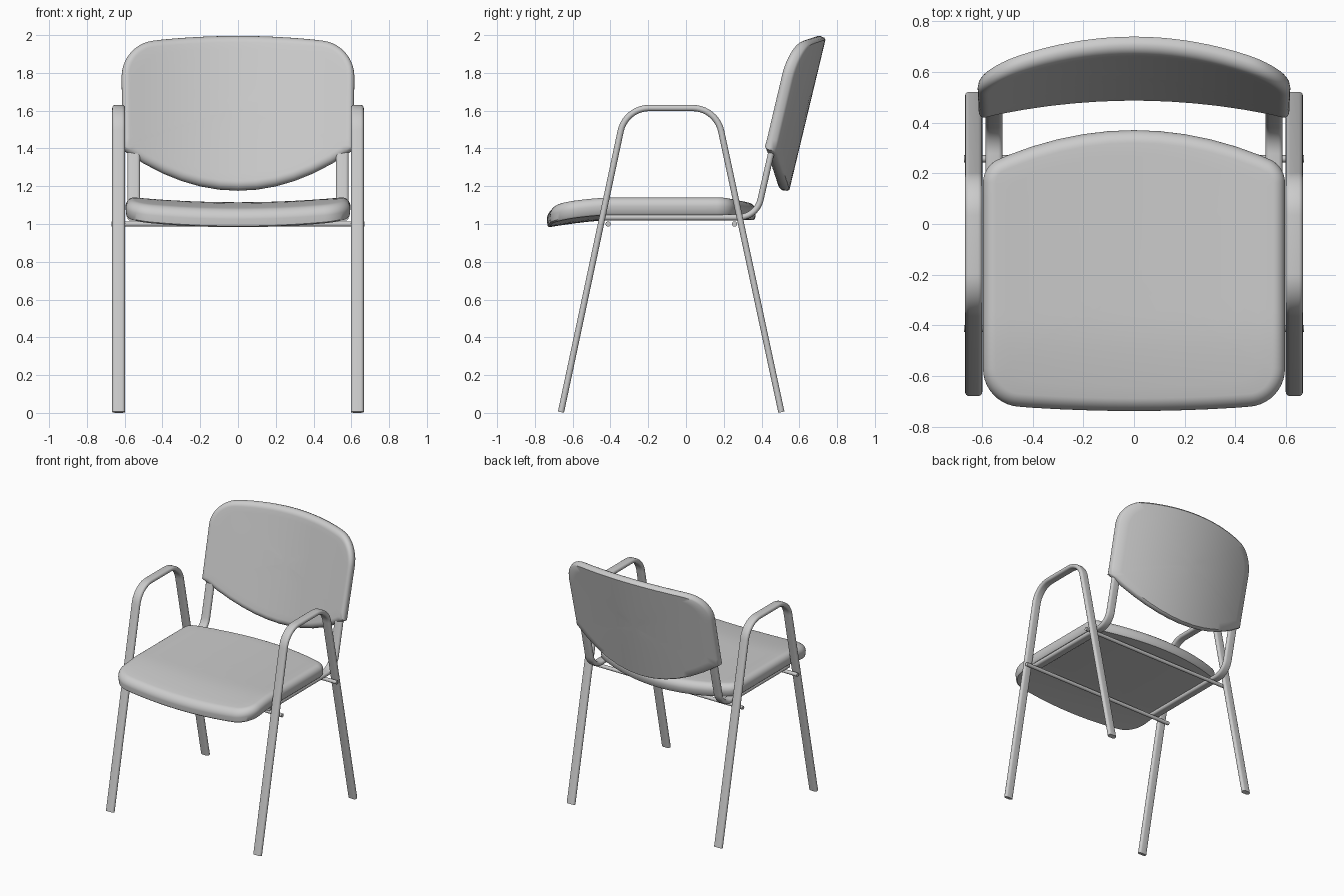
import bpy, bmesh, math
from mathutils import Vector

cube = bpy.data.objects.get("Cube")
if cube:
    bpy.data.objects.remove(cube, do_unlink=True)

grey = bpy.data.materials.new("plain_grey")
grey.use_nodes = True
grey.diffuse_color = (0.6, 0.6, 0.6, 1)
grey.node_tree.nodes["Principled BSDF"].inputs["Base Color"].default_value = (0.6, 0.6, 0.6, 1)


def finish(name, bm, angle=35):
    bmesh.ops.recalc_face_normals(bm, faces=bm.faces[:])
    mesh = bpy.data.meshes.new(name)
    bm.to_mesh(mesh)
    bm.free()
    mesh.materials.append(grey)
    mesh.shade_smooth()
    mesh.set_sharp_from_angle(angle=math.radians(angle))
    obj = bpy.data.objects.new(name, mesh)
    bpy.context.collection.objects.link(obj)
    return obj


def bridge(bm, a, b):
    n = len(a)
    for i in range(n):
        j = (i + 1) % n
        bm.faces.new((a[i], a[j], b[j], b[i]))


def fillet(corners, closed, steps=10):
    """Turn (u, v, radius) corners into a path with rounded bends."""
    path, n = [], len(corners)
    for i, (u, v, r) in enumerate(corners):
        p = Vector((u, v))
        if r == 0 or (not closed and i in (0, n - 1)):
            path.append(p)
            continue
        a = (Vector(corners[i - 1][:2]) - p).normalized()
        b = (Vector(corners[(i + 1) % n][:2]) - p).normalized()
        half = a.angle(b) / 2
        centre = p + (a + b).normalized() * r / math.sin(half)
        start = p + a * r / math.tan(half) - centre
        end = p + b * r / math.tan(half) - centre
        sweep = start.angle(end)
        for k in range(steps + 1):
            t = k / steps
            path.append(centre + (start * math.sin((1 - t) * sweep)
                                  + end * math.sin(t * sweep)) / math.sin(sweep))
    return path


def flat_tube(name, x, corners, width=0.068, thick=0.033):
    """Sweep a flat-sided oval along a path in the side plane."""
    path = fillet(corners, False)
    r, section = thick / 2, []
    for side in (1, -1):
        for k in range(9):
            a = math.pi * (k / 8 - 0.5)
            section.append((side * (width / 2 - r + r * math.cos(a)), side * r * math.sin(a)))
    bm, rings = bmesh.new(), []
    for i, p in enumerate(path):
        d = (path[min(i + 1, len(path) - 1)] - path[max(i - 1, 0)]).normalized()
        rings.append([bm.verts.new((x + w, p.x - d.y * h, p.y + d.x * h)) for w, h in section])
    for a, b in zip(rings, rings[1:]):
        bridge(bm, a, b)
    bm.faces.new(rings[0])
    bm.faces.new(rings[-1])
    return finish(name, bm)


def cushion(name, corners, middle, thick, round_size, place):
    """Pad with a flat underside and a rounded face; corners run anticlockwise."""
    rough, pts = fillet(corners, True), []
    for i, p in enumerate(rough):
        q = rough[(i + 1) % len(rough)]
        cuts = max(1, math.ceil((q - p).length / 0.06))
        pts += [p.lerp(q, k / cuts) for k in range(cuts)]
    inward = []
    for i, p in enumerate(pts):
        d1 = (p - pts[i - 1]).normalized()
        d2 = (pts[(i + 1) % len(pts)] - p).normalized()
        d = (d1 + d2).normalized()
        inward.append(Vector((-d.y, d.x)))
    # levels: height, inset, scale
    scales = (0.15, 0.3, 0.45, 0.6, 0.75, 0.9)
    levels = [(0, 0.012, s) for s in scales] + [(0, 0.012, 1), (0.008, 0.004, 1)]
    for k in range(9):
        a = k / 8 * math.pi / 2
        levels.append((thick - round_size * (1 - math.sin(a)), round_size * (1 - math.cos(a)), 1))
    levels += [(thick, round_size, s) for s in reversed(scales)]
    bm, rings, c = bmesh.new(), [], Vector((0, middle))
    for h, inset, s in levels:
        ring = []
        for p, n in zip(pts, inward):
            q = c + (p + n * inset - c) * s
            ring.append(bm.verts.new(place(q.x, q.y, h)))
        rings.append(ring)
    for a, b in zip(rings, rings[1:]):
        bridge(bm, a, b)
    for ring, h in ((rings[0], 0), (rings[-1], thick)):
        hub = bm.verts.new(place(0, middle, h))
        for i, v in enumerate(ring):
            bm.faces.new((v, ring[(i + 1) % len(ring)], hub))
    return finish(name, bm, 40)


def place_seat(x, y, h):
    # dished across, with a drooping front edge
    dish = 0.03 * (1 - (x / 0.595) ** 2)
    droop = 0.038 * (max(0, -0.4 - y) / 0.33) ** 1.5
    return (x, y, 1.05 + h - dish - droop)


def place_back(x, v, h):
    # leaning back and wrapped around the sitter
    y = 0.545 + 0.24 * (v - 1.17) - 0.333 * x * x
    return (x, y - 0.972 * h, v + 0.233 * h)


# Seat
front_edge = [(x / 10, -0.737 + 0.08 * (x / 10) ** 2, 0) for x in range(-4, 5)]
back_edge = [(x / 10, 0.37 - 0.4 * (x / 10) ** 2, 0) for x in range(5, -6, -1)]
cushion("seat",
        front_edge + [(0.595, -0.709, 0.15), (0.595, 0.228, 0.1)]
        + back_edge + [(-0.595, 0.228, 0.1), (-0.595, -0.709, 0.15)],
        -0.2, 0.095, 0.05, place_seat)

# Backrest
low_edge = [(x / 10, 1.17 + 0.575 * (x / 10) ** 2, 0) for x in range(-5, 6)]
top_edge = [(x / 10, 1.988 - 0.12 * (x / 10) ** 2, 0) for x in range(4, -5, -1)]
cushion("backrest",
        low_edge + [(0.612, 1.385, 0), (0.618, 1.942, 0.19)]
        + top_edge + [(-0.618, 1.942, 0.19), (-0.612, 1.385, 0)],
        1.6, 0.07, 0.042, place_back)

# Side frames: legs with armrest, and the seat rail that rises to the backrest
for side, sign in (("left", 1), ("right", -1)):
    flat_tube(side + "_leg_and_armrest", sign * 0.632,
              [(-0.662, 0.004, 0), (-0.32, 1.614, 0.155), (0.16, 1.614, 0.155), (0.505, 0.004, 0)])
    flat_tube(side + "_seat_rail", sign * 0.552,
              [(-0.44, 1.035, 0), (0.373, 1.035, 0.12), (0.468, 1.45, 0)])

# Cross rods under the seat
for name, y in (("front_cross_rod", -0.412), ("back_cross_rod", 0.257)):
    bm = bmesh.new()
    bmesh.ops.create_cone(bm, cap_ends=True, segments=16, radius1=0.014, radius2=0.014, depth=1.34)
    rod = finish(name, bm)
    rod.rotation_euler = (0, math.pi / 2, 0)
    rod.location = (0, y, 1.0)
